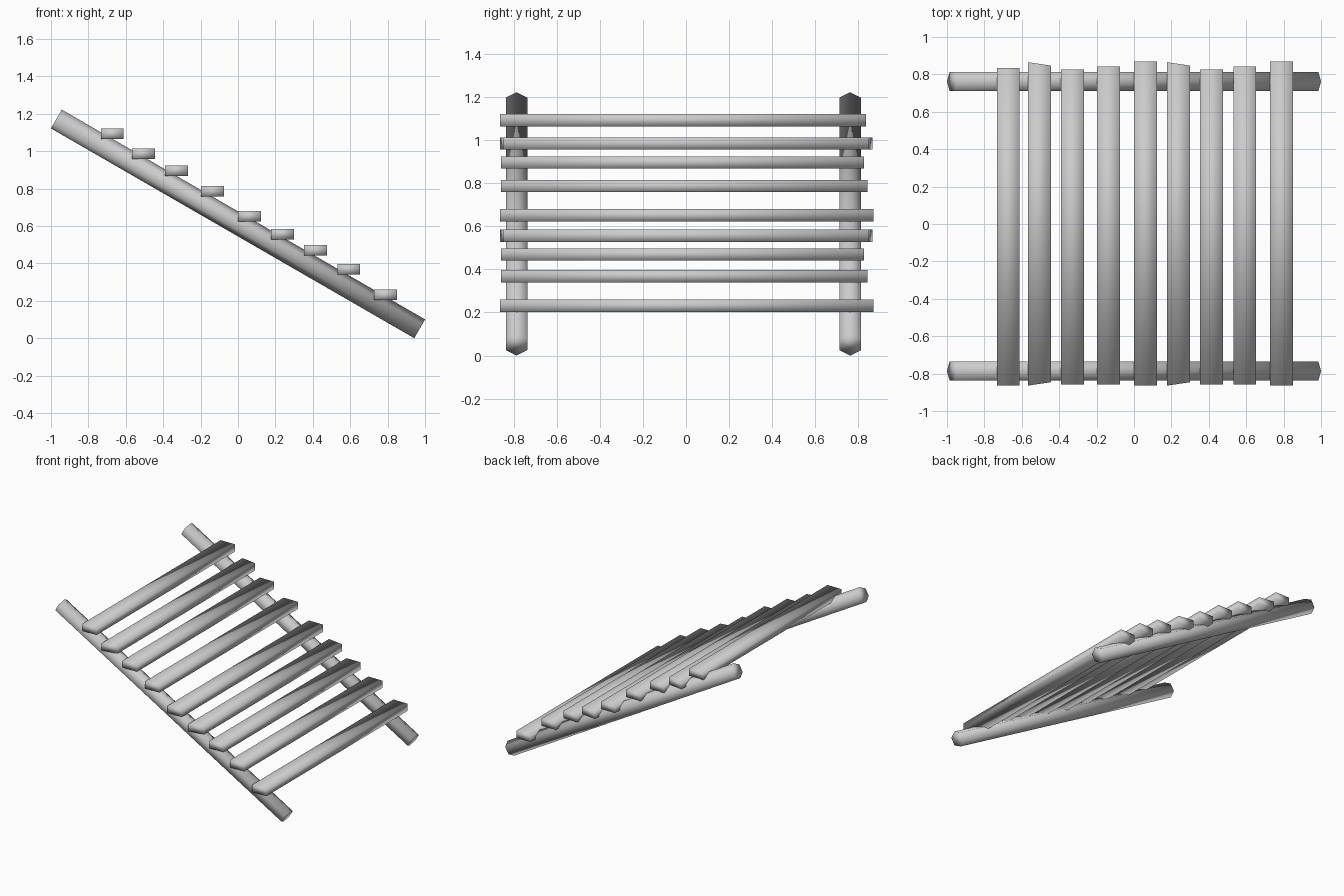
import bpy, bmesh, math

if "Cube" in bpy.data.objects:
    bpy.data.objects.remove(bpy.data.objects["Cube"])

TILT = math.radians(30)
SLAT_W, SLAT_H = 0.122, 0.056


def smooth(obj):
    for p in obj.data.polygons:
        p.use_smooth = True


# Two sloping six-sided rails, ridge edge facing up
def rail(name, y):
    bpy.ops.mesh.primitive_cylinder_add(
        vertices=6, radius=0.058, depth=2.243,
        location=(0, y, 0.611), rotation=(0, math.radians(90) + TILT, 0))
    obj = bpy.context.object
    # put a pair of hexagon corners in the vertical plane of the slope
    bm = bmesh.new()
    bm.from_mesh(obj.data)
    for v in bm.verts:
        v.co.x, v.co.y = v.co.y, -v.co.x
    bm.to_mesh(obj.data)
    bm.free()
    obj.name = name
    smooth(obj)


rail("front_rail", -0.786)
rail("back_rail", 0.762)


# Flat cross slat; skew shortens the right-hand corners for an angled end cut
def slat(name, x, z, y0, y1, skew):
    bpy.ops.mesh.primitive_cube_add(size=1, location=(x, 0, z))
    obj = bpy.context.object
    obj.name = name
    for v in obj.data.vertices:
        cut = skew if v.co.x > 0 else 0
        v.co.y = y1 - cut if v.co.y > 0 else y0 + cut
        v.co.x *= SLAT_W
        v.co.z *= SLAT_H
    smooth(obj)


# x, z, front end, back end, end skew
slats = [
    (-0.672, 1.092, -0.864, 0.835, 0),
    (-0.506, 0.985, -0.864, 0.865, 0.018),
    (-0.329, 0.896, -0.858, 0.827, 0),
    (-0.136, 0.786, -0.859, 0.842, 0),
    (0.061, 0.651, -0.864, 0.870, 0),
    (0.238, 0.556, -0.864, 0.865, 0.018),
    (0.415, 0.469, -0.858, 0.827, 0),
    (0.592, 0.368, -0.859, 0.842, 0),
    (0.788, 0.231, -0.864, 0.870, 0),
]
for i, s in enumerate(slats):
    slat(f"slat_{i + 1}", *s)
